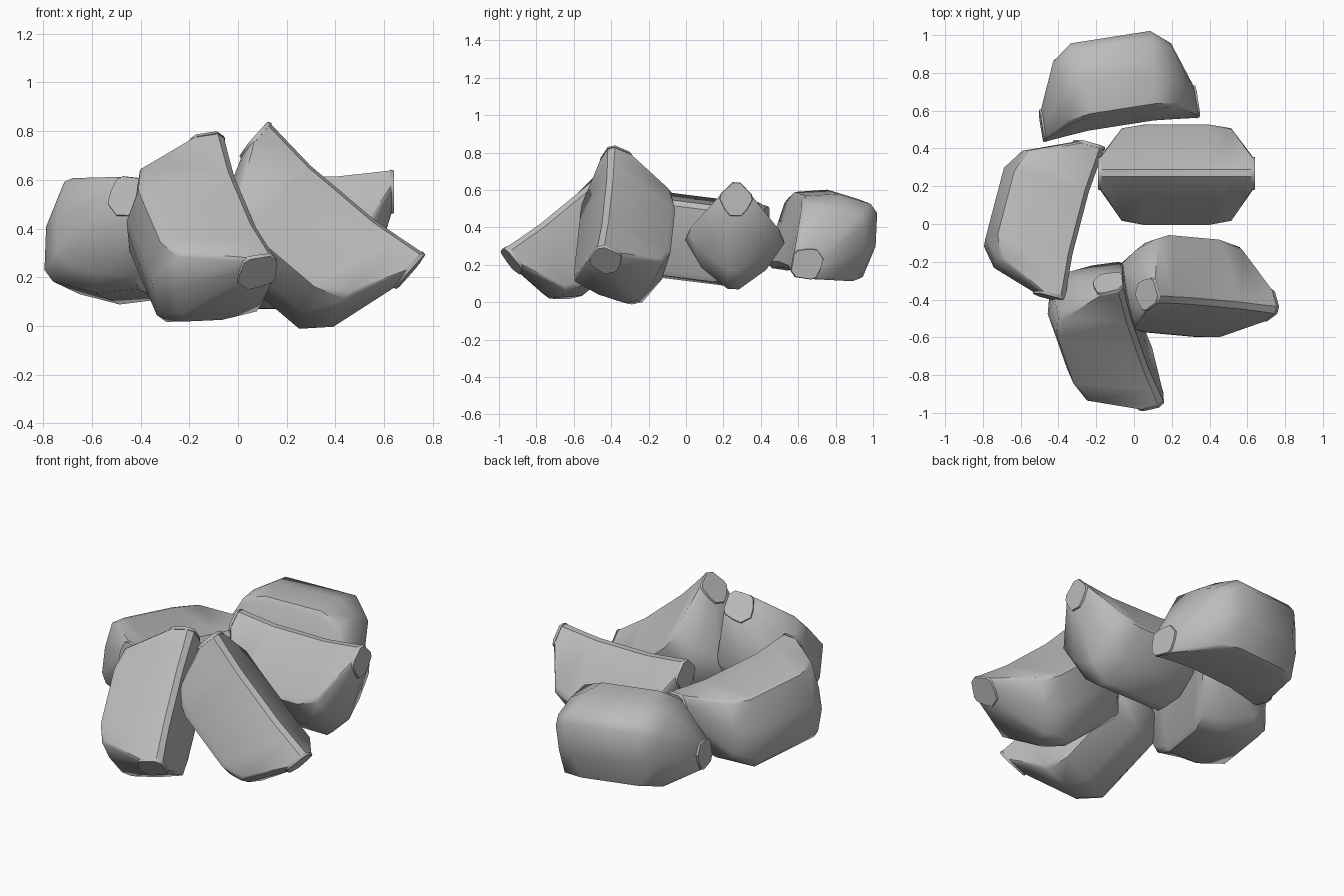
import bpy, bmesh, math
from mathutils import Vector, Matrix

if "Cube" in bpy.data.objects:
    bpy.data.objects.remove(bpy.data.objects["Cube"], do_unlink=True)

grey = bpy.data.materials.new("plain_grey")
grey.use_nodes = True
grey.diffuse_color = (0.5, 0.5, 0.5, 1)
grey.node_tree.nodes["Principled BSDF"].inputs["Base Color"].default_value = (0.5, 0.5, 0.5, 1)

# Half cross-sections (across, up) from the inner ridge round to the keel
MIDDLE = [(.018, .312), (.255, .055), (.266, .025), (.172, -.122), (.03, -.23)]
SHOULDER = [(.018, .325), (.235, .095), (.245, .06), (.148, -.052), (.03, -.13)]
END = [(.02, .338), (.08, .277), (.086, .25), (.06, .2), (.03, .164)]
LEAN = .18   # how far the keel spreads towards the tips


def mirrored(half):
    return half + [(-v, w) for v, w in reversed(half)]


def grown(half, factor, centre=.25):
    return [(v * factor, centre + (w - centre) * factor) for v, w in half]


def loft(bm, stations):
    """Skin a closed tube through (position, half section) stations."""
    rings = [[bm.verts.new((u + math.copysign(LEAN * max(0, -w), u), v, w))
              for v, w in mirrored(half)] for u, half in stations]
    for a, b in zip(rings, rings[1:]):
        n = len(a)
        for i in range(n):
            j = (i + 1) % n
            bm.faces.new((a[i], a[j], b[j], b[i]))
    bm.faces.new(rings[0])
    bm.faces.new(list(reversed(rings[-1])))


def wedge(name, origin, along, ridge_up, scale):
    bm = bmesh.new()
    # Wedge body with a gently sagging ridge
    loft(bm, [(-.405, END), (-.29, SHOULDER), (-.17, MIDDLE),
              (.17, MIDDLE), (.29, SHOULDER), (.405, END)])
    # Thin caps on both tips
    for side in (-1, 1):
        loft(bm, [(side * .398, grown(END, 1.04)), (side * .415, grown(END, 1.0))])
    bmesh.ops.recalc_face_normals(bm, faces=bm.faces)
    mesh = bpy.data.meshes.new(name)
    bm.to_mesh(mesh)
    bm.free()
    mesh.materials.append(grey)
    obj = bpy.data.objects.new(name, mesh)
    bpy.context.collection.objects.link(obj)
    # Orient by the long axis and the ridge direction
    u = Vector(along).normalized()
    w = Vector(ridge_up)
    w = (w - u * w.dot(u)).normalized()
    turn = Matrix((u, w.cross(u), w)).transposed().to_4x4()
    obj.matrix_world = Matrix.Translation(origin) @ turn @ Matrix.Scale(scale, 4)
    bpy.ops.object.select_all(action='DESELECT')
    obj.select_set(True)
    bpy.context.view_layer.objects.active = obj
    bpy.ops.object.shade_smooth_by_angle(angle=math.radians(45))


# Five wedges lying in a loose pile
wedge("upright_wedge", (.225, .26, .30), (1, 0, 0), (0, .03, 1), 1.0)
wedge("back_wedge", (-.1, .785, .378), (.83, .13, -.05), (.12, -.80, -.59), 1.01)
wedge("right_wedge", (-.54, .05, .325), (.21, .80, -.10), (.77, -.12, .61), 1.02)
wedge("front_wedge", (-.205, -.55, .312), (-.235, .67, .55), (.70, -.285, .64), 1.01)
wedge("left_front_wedge", (.235, -.32, .307), (.66, -.06, -.56), (.61, -.31, .72), 1.02)
